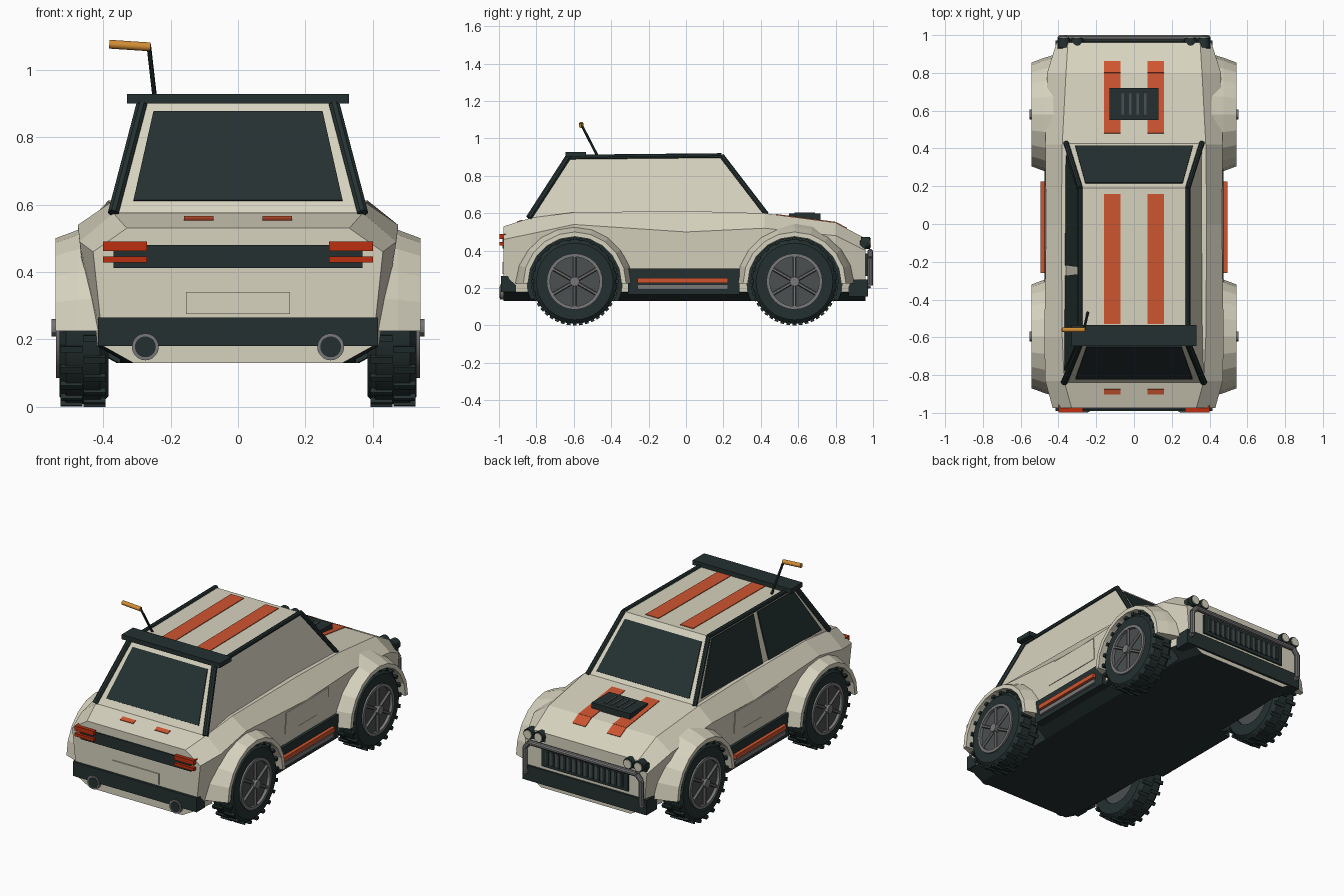
import bpy, bmesh, math
from mathutils import Vector, Matrix

cube = bpy.data.objects.get("Cube")
if cube:
    bpy.data.objects.remove(cube)


def material(name, r, g, b):
    m = bpy.data.materials.new(name)
    m.use_nodes = True
    m.diffuse_color = (r, g, b, 1)
    m.node_tree.nodes["Principled BSDF"].inputs["Base Color"].default_value = (r, g, b, 1)
    return m


CREAM = material("cream paint", .68, .65, .52)
DARK = material("dark trim", .018, .03, .03)
ORANGE = material("orange stripe", .62, .09, .03)
RED = material("red lamp", .5, .03, .005)
GREY = material("grey metal", .19, .19, .195)
DISC = material("dark grey", .07, .08, .08)
AMBER = material("amber handle", .65, .27, .035)


def make(name, bm, mat, smooth=False):
    bmesh.ops.recalc_face_normals(bm, faces=bm.faces)
    me = bpy.data.meshes.new(name)
    bm.to_mesh(me)
    bm.free()
    me.materials.append(mat)
    ob = bpy.data.objects.new(name, me)
    bpy.context.collection.objects.link(ob)
    if smooth:
        bpy.ops.object.select_all(action='DESELECT')
        ob.select_set(True)
        bpy.context.view_layer.objects.active = ob
        bpy.ops.object.shade_smooth_by_angle()
    return ob


def box(name, x0, x1, y0, y1, z0, z1, mat):
    bm = bmesh.new()
    mid = Vector((x0 + x1, y0 + y1, z0 + z1)) / 2
    size = Matrix.Diagonal((abs(x1 - x0), y1 - y0, z1 - z0, 1))
    bmesh.ops.create_cube(bm, size=1, matrix=Matrix.Translation(mid) @ size)
    return make(name, bm, mat)


def rod(name, a, b, r, mat, n=16):
    a, b = Vector(a), Vector(b)
    bm = bmesh.new()
    rot = (b - a).to_track_quat('Z', 'Y').to_matrix().to_4x4()
    bmesh.ops.create_cone(bm, cap_ends=True, segments=n, radius1=r, radius2=r, depth=(b - a).length,
                          matrix=Matrix.Translation((a + b) / 2) @ rot)
    return make(name, bm, mat, n > 8)


def panel(name, corners, mat, u=(0, 1), v=(0, 1), t=.006):
    """Thin plate on part of a quad: bottom pair of corners, then top pair, wound outward."""
    a, b, c, d = map(Vector, corners)
    push = (b - a).cross(d - a).normalized() * t
    pts = [a.lerp(b, i).lerp(d.lerp(c, i), j) for i, j in
           ((u[0], v[0]), (u[1], v[0]), (u[1], v[1]), (u[0], v[1]))]
    bm = bmesh.new()
    low = [bm.verts.new(p - push * .5) for p in pts]
    high = [bm.verts.new(p + push) for p in pts]
    bm.faces.new(low)
    bm.faces.new(high)
    for i in range(4):
        j = (i + 1) % 4
        bm.faces.new((low[i], low[j], high[j], high[i]))
    return make(name, bm, mat)


def loft(bm, rings, closed=False):
    loops = [[bm.verts.new(p) for p in ring] for ring in rings]
    n = len(loops[0])
    for k in range(len(loops) - (not closed)):
        p, q = loops[k], loops[(k + 1) % len(loops)]
        for i in range(n):
            bm.faces.new((p[i], p[(i + 1) % n], q[(i + 1) % n], q[i]))
    if not closed:
        bm.faces.new(loops[0])
        bm.faces.new(loops[-1])


def arch(name, section, s, cy, cz, n, mat, full=True):
    """Sweep an (x, radius) section around a wheel axis."""
    bm = bmesh.new()
    steps = [(2 if full else 1) * math.pi * i / n for i in range(n + (not full))]
    loft(bm, [[(s * x, cy + r * math.cos(a), cz + r * math.sin(a)) for x, r in section]
              for a in steps], full)
    return make(name, bm, mat, full)


AXLES = (("rear", -.595), ("front", .58))
HUB = .235

# Body shell: y, bottom width, waist width, waist height, shoulder width, shoulder height
STATIONS = ((-.975, .40, .43, .46, .33, .53), (-.83, .42, .47, .49, .37, .575),
            (-.6, .44, .475, .54, .38, .605), (0, .45, .465, .50, .385, .612),
            (.42, .45, .47, .52, .38, .60), (.8, .43, .46, .48, .36, .55),
            (.96, .39, .41, .40, .35, .465))
bm = bmesh.new()
rings = []
for y, wb, wm, zm, ws, zs in STATIONS:
    half = [(wb - .09, .13), (wb, .18), (wm, zm), (ws, zs)]
    rings.append([(x, y, z) for x, z in half] + [(-x, y, z) for x, z in reversed(half)])
loft(bm, rings)
body = make("body_shell", bm, CREAM)
body.data.materials.append(DARK)

# Wheel wells cut from the body
for end, cy in AXLES:
    for s in (-1, 1):
        cutter = rod("well_cutter", (s * .35, cy, HUB), (s * .7, cy, HUB), .255, DARK, 32)
        cutter.hide_render = True
        mod = body.modifiers.new("well", 'BOOLEAN')
        mod.object, mod.operation, mod.solver = cutter, 'DIFFERENCE', 'EXACT'
        bpy.context.view_layer.objects.active = body
        bpy.ops.object.modifier_apply(modifier=mod.name)
        bpy.data.objects.remove(cutter)
for p in body.data.polygons:
    verts = [body.data.vertices[i].co for i in p.vertices]
    in_well = any(all(math.hypot(v.y - cy, v.z - HUB) < .262 for v in verts) for _, cy in AXLES)
    p.material_index = int(p.normal.z < -.5 or in_well)

# Cabin, glass and pillars
BF, TF = (.36, .43, .595), (.285, .19, .908)
TR, BR = (.285, -.63, .9), (.37, -.84, .575)


def flip(p):
    return (-p[0], p[1], p[2])


bm = bmesh.new()
loft(bm, [[p, flip(p), flip(q), q] for p, q in ((BF, BR), (TF, TR))])
make("cabin", bm, CREAM)
panel("windscreen", (BF, flip(BF), flip(TF), TF), DARK, (.06, .94), (.08, .9))
panel("rear_window", (flip(BR), BR, TR, flip(TR)), DARK, (.07, .93), (.11, .92))
side = [flip(p) for p in (BF, BR, TR, TF)]
panel("side_window_front", side, DARK, (.04, .51), (.07, .94))
panel("side_window_rear", side, DARK, (.555, .96), (.07, .94))
for s in (-1, 1):
    bf, tf, tr, br = [(s * x, y, z) for x, y, z in (BF, TF, TR, BR)]
    rod("front_pillar", bf, tf, .014, DARK, 8)
    rod("roof_rail", tf, tr, .013, DARK, 8)
    rod("rear_pillar", tr, br, .017, DARK, 8)
box("roof_spoiler", -.33, .33, -.645, -.535, .9, .928, DARK)

# Stripes, hood vent and antenna
for s in (-1, 1):
    x0, x1 = sorted((s * .072, s * .16))
    for name, ya, za, yb, zb in (("roof_stripe", -.53, .901, .16, .908), ("hood_stripe", .48, .592, .8, .55),
                                 ("hood_stripe_tip", .8, .55, .86, .518),
                                 ("tail_mark", -.902, .553, -.875, .562)):
        panel(name, ((x0, ya, za), (x1, ya, za), (x1, yb, zb), (x0, yb, zb)), ORANGE, t=.004)
box("hood_vent", -.13, .13, .55, .72, .55, .598, DARK)
for i in range(4):
    x = -.06 + i * .04
    box("vent_slat", x - .007, x + .007, .58, .69, .59, .603, DISC)
rod("antenna_mast", (-.245, -.47, .9), (-.265, -.56, 1.075), .007, DARK, 8)
rod("antenna_handle", (-.26, -.56, 1.068), (-.382, -.56, 1.076), .013, AMBER)

# Tail
box("tail_panel", -.37, .37, -.982, -.96, .412, .48, DARK)
box("rear_bumper", -.415, .415, -.99, -.91, .18, .265, DARK)
panel("number_panel", ((-.155, -.975, .275), (.155, -.975, .275), (.155, -.975, .34), (-.155, -.975, .34)), CREAM)
for s in (-1, 1):
    box("tail_lamp_upper", s * .27, s * .4, -.997, -.95, .463, .49, RED)
    box("tail_lamp_lower", s * .27, s * .4, -.997, -.95, .428, .446, RED)
    rod("exhaust_pipe", (s * .275, -.995, .178), (s * .275, -.9, .178), .04, GREY, 20)
    rod("exhaust_bore", (s * .275, -.998, .178), (s * .275, -.95, .178), .031, DARK, 20)

# Nose
box("front_bumper", -.415, .415, .87, .972, .155, .245, DARK)
box("grille", -.29, .29, .94, .97, .265, .385, DARK)
box("grille_mesh", -.26, .26, .95, .973, .285, .365, DISC)
for i in range(14):
    x = -.247 + i * .038
    box("grille_bar", x - .008, x + .008, .96, .978, .285, .365, DARK)
path = [(.39, .94, .205), (.39, .985, .215), (.39, .985, .36), (.36, .985, .395)]
path += [flip(p) for p in reversed(path)]
for a, b in zip(path, path[1:]):
    rod("bull_bar", a, b, .015, GREY, 10)
for s in (-1, 1):
    box("lamp_bracket", s * .27, s * .405, .93, .962, .41, .455, DARK)
    for x in (.3, .37):
        rod("headlamp_housing", (s * x, .935, .442), (s * x, .985, .442), .032, DARK)
        rod("headlamp_lens", (s * x, .95, .442), (s * x, .99, .442), .025, CREAM)

# Sills and door panels
for s in (-1, 1):
    box("sill", s * .38, s * .474, -.31, .285, .165, .305, DARK)
    box("sill_orange_bar", s * .46, s * .494, -.26, .225, .228, .255, ORANGE)
    box("sill_grey_bar", s * .46, s * .488, -.26, .225, .193, .218, GREY)
    door = [(s * .459, -.21, .37), (s * .459, .2, .37), (s * .467, .2, .5), (s * .467, -.21, .5)]
    panel("door_panel", door if s > 0 else [door[i] for i in (1, 0, 3, 2)], CREAM, t=.005)

# Fenders and wheels
FENDER = ((.39, .25), (.542, .25), (.542, .275), (.475, .3), (.39, .325))
TYRE = ((.385, .14), (.385, .205), (.41, .226), (.51, .226), (.53, .205), (.53, .14))
RIM = ((.5, .132), (.5, .15), (.54, .15), (.54, .132))
for end, cy in AXLES:
    for s in (-1, 1):
        arch(end + "_fender", FENDER, s, cy, .225, 10, CREAM, False)
        arch(end + "_tyre", TYRE, s, cy, HUB, 40, DARK)
        arch(end + "_rim", RIM, s, cy, HUB, 32, GREY)
        rod(end + "_wheel_disc", (s * .395, cy, HUB), (s * .522, cy, HUB), .145, DISC, 32)
        rod(end + "_hub", (s * .5, cy, HUB), (s * .553, cy, HUB), .026, GREY, 12)
        for k in range(6):
            a = math.radians(60 * k + 30)
            tip = (s * .532, cy + .14 * math.cos(a), HUB + .14 * math.sin(a))
            rod(end + "_spoke", (s * .532, cy, HUB), tip, .009, GREY, 6)
        bm = bmesh.new()
        for k in range(44):
            turn = Matrix.Rotation(math.tau * k / 44, 4, 'X')
            offset = Matrix.Translation((s * (.46 + (.034 if k % 2 else -.034)), 0, .227))
            bmesh.ops.create_cube(bm, size=1, matrix=Matrix.Translation((0, cy, HUB)) @ turn @ offset
                                  @ Matrix.Diagonal((.066, .02, .016, 1)))
        make(end + "_tread", bm, DARK)
